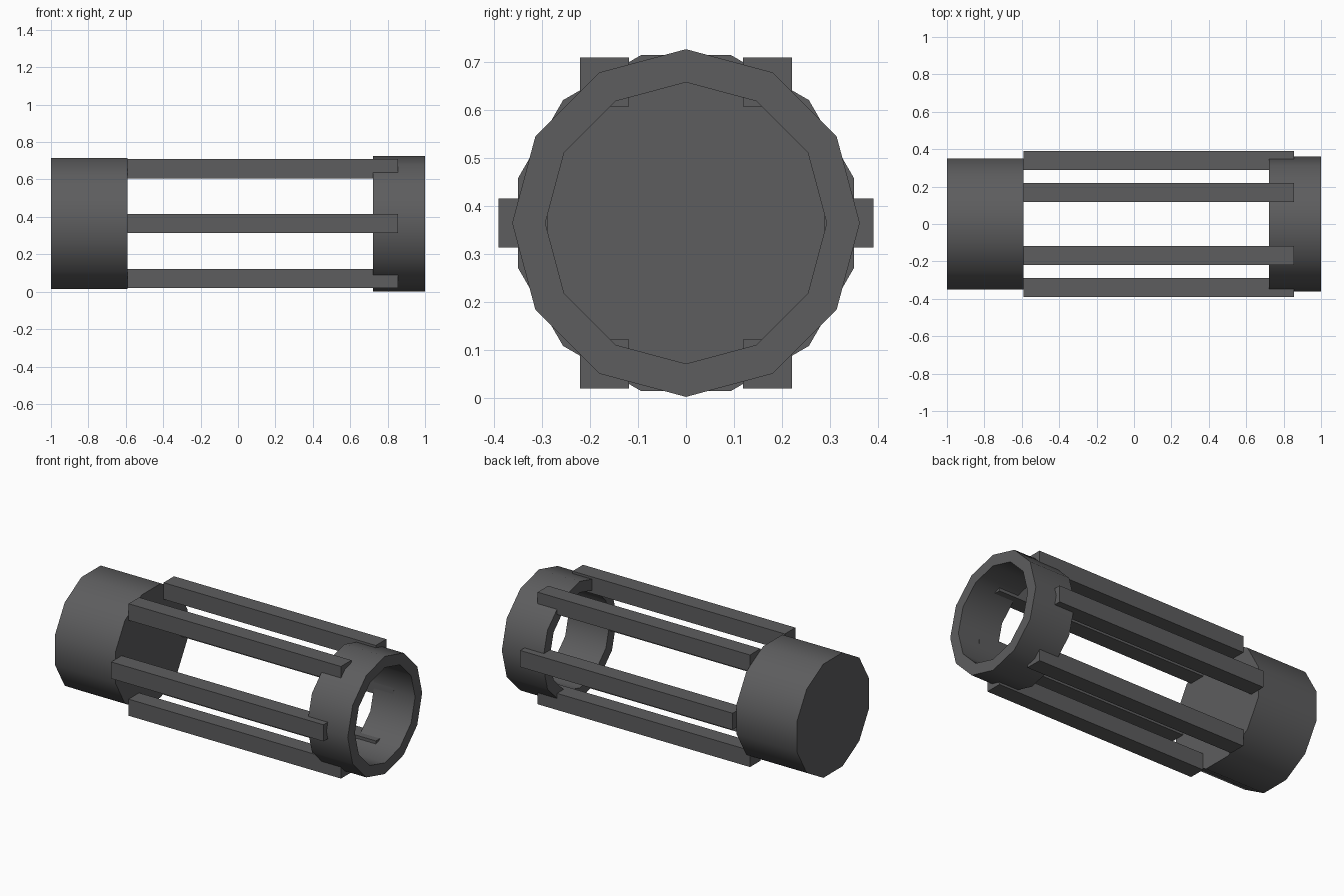
import bpy, bmesh
from math import sin, cos, pi, radians

cube = bpy.data.objects.get("Cube")
if cube:
    bpy.data.objects.remove(cube)

AXIS_Z = 0.364
SIDES = 12

grey = bpy.data.materials.new("dark_grey")
grey.use_nodes = True
colour = (0.11, 0.11, 0.113, 1)
grey.diffuse_color = colour
grey.node_tree.nodes["Principled BSDF"].inputs["Base Color"].default_value = colour


def finish(name, bm, smooth):
    bmesh.ops.recalc_face_normals(bm, faces=bm.faces)
    mesh = bpy.data.meshes.new(name)
    bm.to_mesh(mesh)
    bm.free()
    mesh.materials.append(grey)
    ob = bpy.data.objects.new(name, mesh)
    bpy.context.collection.objects.link(ob)
    if smooth:
        bpy.ops.object.select_all(action='DESELECT')
        ob.select_set(True)
        bpy.context.view_layer.objects.active = ob
        bpy.ops.object.shade_smooth_by_angle(angle=radians(40))
    return ob


def loop(bm, x, radius, turn):
    """One polygon of vertices around the x axis."""
    angles = [turn + 2 * pi * i / SIDES for i in range(SIDES)]
    return [bm.verts.new((x, radius * cos(a), AXIS_Z + radius * sin(a))) for a in angles]


def bridge(bm, a, b):
    for i in range(SIDES):
        j = (i + 1) % SIDES
        bm.faces.new((a[i], a[j], b[j], b[i]))


# Solid end block, turned half a side relative to the collar
bm = bmesh.new()
back, front = loop(bm, -1, 0.362, pi / SIDES), loop(bm, -0.59, 0.362, pi / SIDES)
bridge(bm, back, front)
bm.faces.new(back)
bm.faces.new(front)
finish("end_block", bm, True)

# Open collar at the other end
bm = bmesh.new()
profile = [(0.723, 0.362), (1, 0.362), (1, 0.293), (0.723, 0.293)]
loops = [loop(bm, x, r, 0) for x, r in profile]
for i in range(4):
    bridge(bm, loops[i], loops[(i + 1) % 4])
finish("collar", bm, True)

# Six square bars, all kept upright, joining the block to the collar
START, END, WIDTH, REACH = -0.59, 0.855, 0.102, 0.339
for i in range(6):
    a = i * pi / 3
    bm = bmesh.new()
    bmesh.ops.create_cube(bm, size=1)
    bmesh.ops.scale(bm, vec=(END - START, WIDTH, WIDTH), verts=bm.verts)
    bmesh.ops.translate(bm, verts=bm.verts, vec=(
        (START + END) / 2, REACH * cos(a), AXIS_Z + REACH * sin(a)))
    finish(f"bar_{i + 1}", bm, False)
